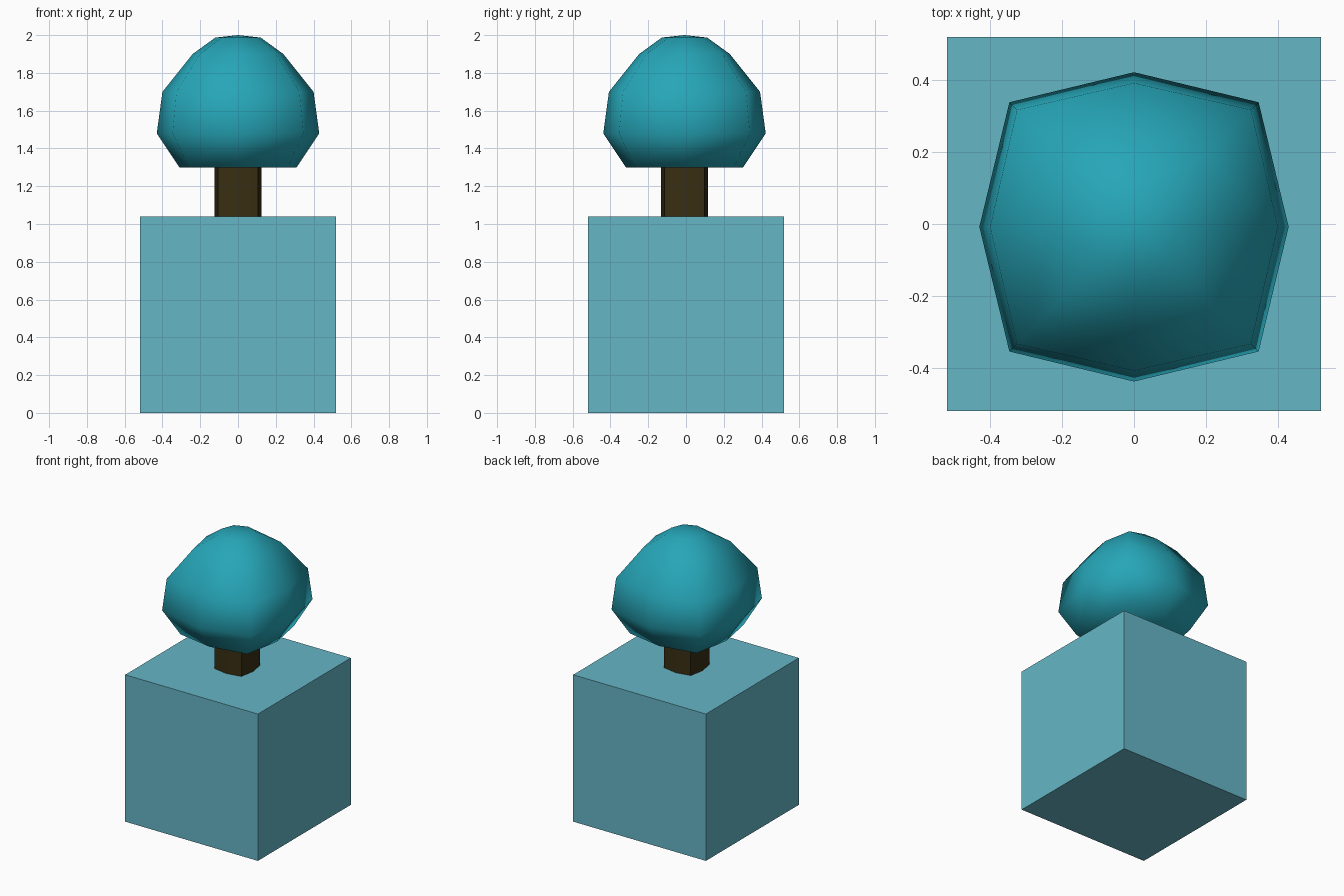
import bpy, bmesh, math

if "Cube" in bpy.data.objects:
    bpy.data.objects.remove(bpy.data.objects["Cube"])

TREE_Y = -0.008  # the tree sits very slightly towards the front


def material(name, rgb):
    lin = [(c / 255 / 12.92) if c < 11 else ((c / 255 + 0.055) / 1.055) ** 2.4 for c in rgb]
    m = bpy.data.materials.new(name)
    m.diffuse_color = (*lin, 1)
    m.use_nodes = True
    m.node_tree.nodes["Principled BSDF"].inputs["Base Color"].default_value = m.diffuse_color
    return m


def finish(name, bm, mat):
    bmesh.ops.recalc_face_normals(bm, faces=bm.faces)
    me = bpy.data.meshes.new(name)
    bm.to_mesh(me)
    bm.free()
    me.materials.append(mat)
    ob = bpy.data.objects.new(name, me)
    bpy.context.collection.objects.link(ob)
    return ob


def squarish_loft(name, rings, mat, tip=None):
    """Loft eight-sided rings given as (z, radius on axes, radius on diagonals)."""
    bm = bmesh.new()
    loops = []
    for z, axis, diag in rings:
        loops.append([bm.verts.new(((diag if i % 2 else axis) * math.cos(i * math.pi / 4),
                                    (diag if i % 2 else axis) * math.sin(i * math.pi / 4) + TREE_Y, z))
                      for i in range(8)])
    for a, b in zip(loops, loops[1:]):
        for i in range(8):
            j = (i + 1) % 8
            bm.faces.new((a[i], a[j], b[j], b[i]))
    bm.faces.new(loops[0][::-1])
    if tip is None:
        bm.faces.new(loops[-1])
    else:
        top = bm.verts.new((0, TREE_Y, tip))
        for i in range(8):
            bm.faces.new((loops[-1][i], loops[-1][(i + 1) % 8], top))
    return finish(name, bm, mat)


pot_blue = material("pale teal", (102, 182, 198))
leaf_teal = material("leaf teal", (38, 166, 184))
bark = material("dark bark", (57, 46, 19))

# Cube planter
bm = bmesh.new()
bmesh.ops.create_cube(bm, size=1.04)
bmesh.ops.translate(bm, verts=bm.verts, vec=(0, 0, 0.52))
planter = finish("planter", bm, pot_blue)

# Trunk
trunk = squarish_loft("trunk", [(1.035, 0.125, 0.149), (1.32, 0.125, 0.149)], bark)
for p in trunk.data.polygons:
    p.use_smooth = True
bpy.context.view_layer.objects.active = trunk
trunk.select_set(True)
bpy.ops.object.shade_smooth_by_angle(angle=math.radians(60))

# Leafy crown, smooth all over
crown = squarish_loft("crown", [(1.30, 0.31, 0.37), (1.48, 0.43, 0.49), (1.70, 0.40, 0.46),
                                (1.90, 0.24, 0.285), (1.987, 0.12, 0.122)], leaf_teal, tip=2.0)
for p in crown.data.polygons:
    p.use_smooth = True
